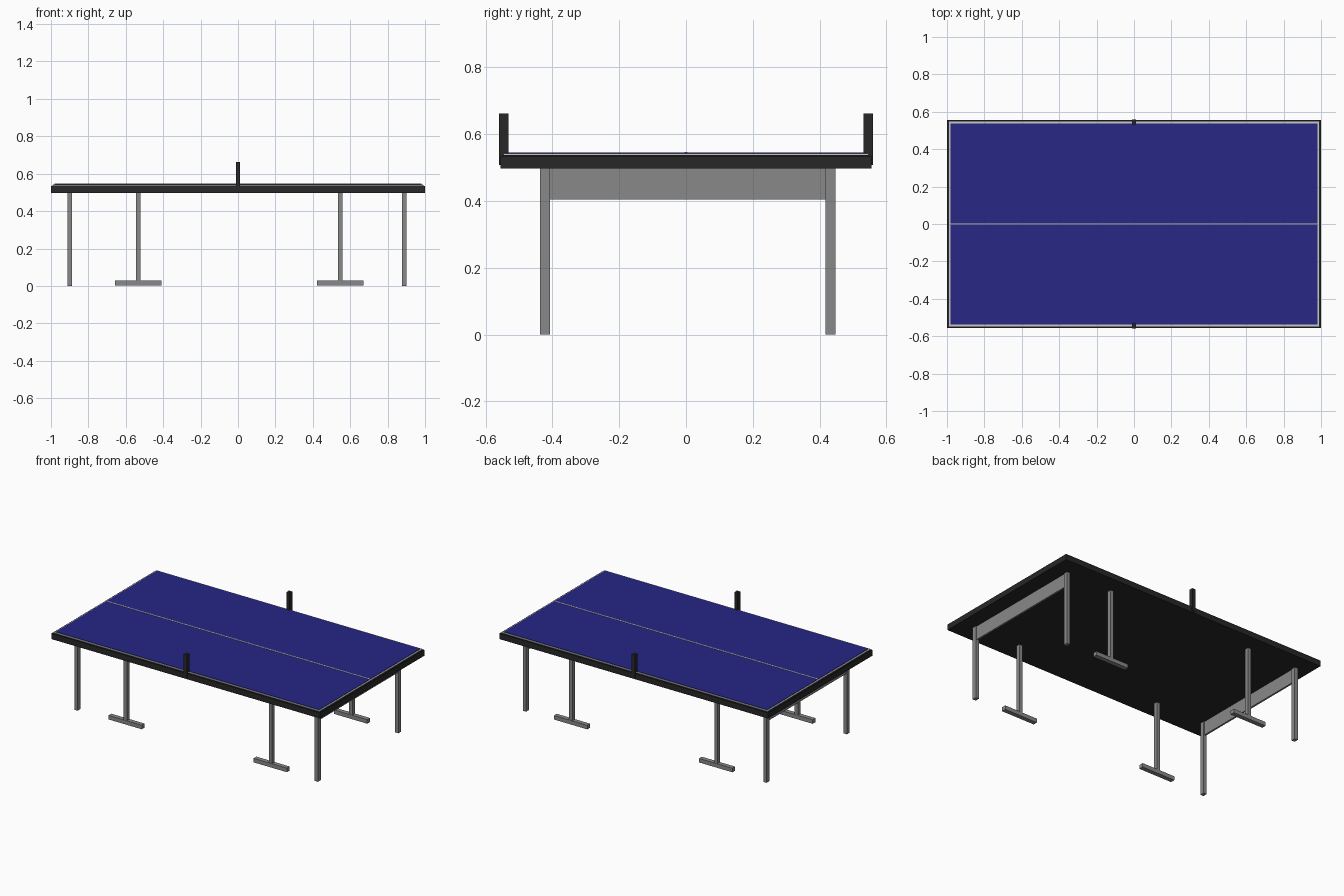
import bpy, bmesh

if "Cube" in bpy.data.objects:
    bpy.data.objects.remove(bpy.data.objects["Cube"])


def mat(name, rgb):
    m = bpy.data.materials.new(name)
    m.diffuse_color = (*rgb, 1)
    m.use_nodes = True
    m.node_tree.nodes["Principled BSDF"].inputs["Base Color"].default_value = m.diffuse_color
    return m


BLACK = mat("black", (0.02, 0.02, 0.02))
BLUE = mat("blue", (0.02, 0.02, 0.24))
WHITE = mat("line_white", (0.6, 0.6, 0.6))
GREY = mat("metal_grey", (0.25, 0.25, 0.25))


def box(name, x, y, z, material):
    """Axis-aligned box from (min, max) ranges."""
    bm = bmesh.new()
    bmesh.ops.create_cube(bm, size=1)
    for v in bm.verts:
        v.co = [r[0] if c < 0 else r[1] for c, r in zip(v.co, (x, y, z))]
    me = bpy.data.meshes.new(name)
    bm.to_mesh(me)
    bm.free()
    me.materials.append(material)
    ob = bpy.data.objects.new(name, me)
    bpy.context.collection.objects.link(ob)
    return ob


def around(c, half):
    return (c - half, c + half)


# Table top: dark slab, light border, blue surface and centre line
box("table_slab", (-1, 1), (-0.555, 0.555), (0.497, 0.535), BLACK)
box("slab_rim", around(0, 0.995), around(0, 0.55), (0.53, 0.538), BLACK)
box("border_line", around(0, 0.99), around(0, 0.547), (0.532, 0.542), WHITE)
box("playing_surface", around(0, 0.98), around(0, 0.537), (0.536, 0.545), BLUE)
box("centre_line", around(0, 0.98), around(0, 0.004), (0.54, 0.547), WHITE)

# Net posts
for side, y in (("front", -0.546), ("back", 0.546)):
    box(f"net_post_{side}", around(0, 0.012), around(y, 0.014), (0.507, 0.662), BLACK)

# End legs with aprons, and inner legs with T-shaped feet
for end, leg_x, foot_x in (("left", -0.90, -0.534), ("right", 0.889, 0.546)):
    for side, y in (("front", -0.422), ("back", 0.432)):
        box(f"end_leg_{end}_{side}", around(leg_x, 0.012), around(y, 0.015), (0, 0.499), GREY)
        box(f"inner_leg_{end}_{side}", around(foot_x, 0.012), around(y, 0.013), (0.03, 0.499), GREY)
        box(f"foot_bar_{end}_{side}", around(foot_x, 0.124), around(y, 0.015), (0.003, 0.03), GREY)
    box(f"apron_{end}", around(leg_x, 0.006), (-0.41, 0.42), (0.405, 0.499), GREY)
